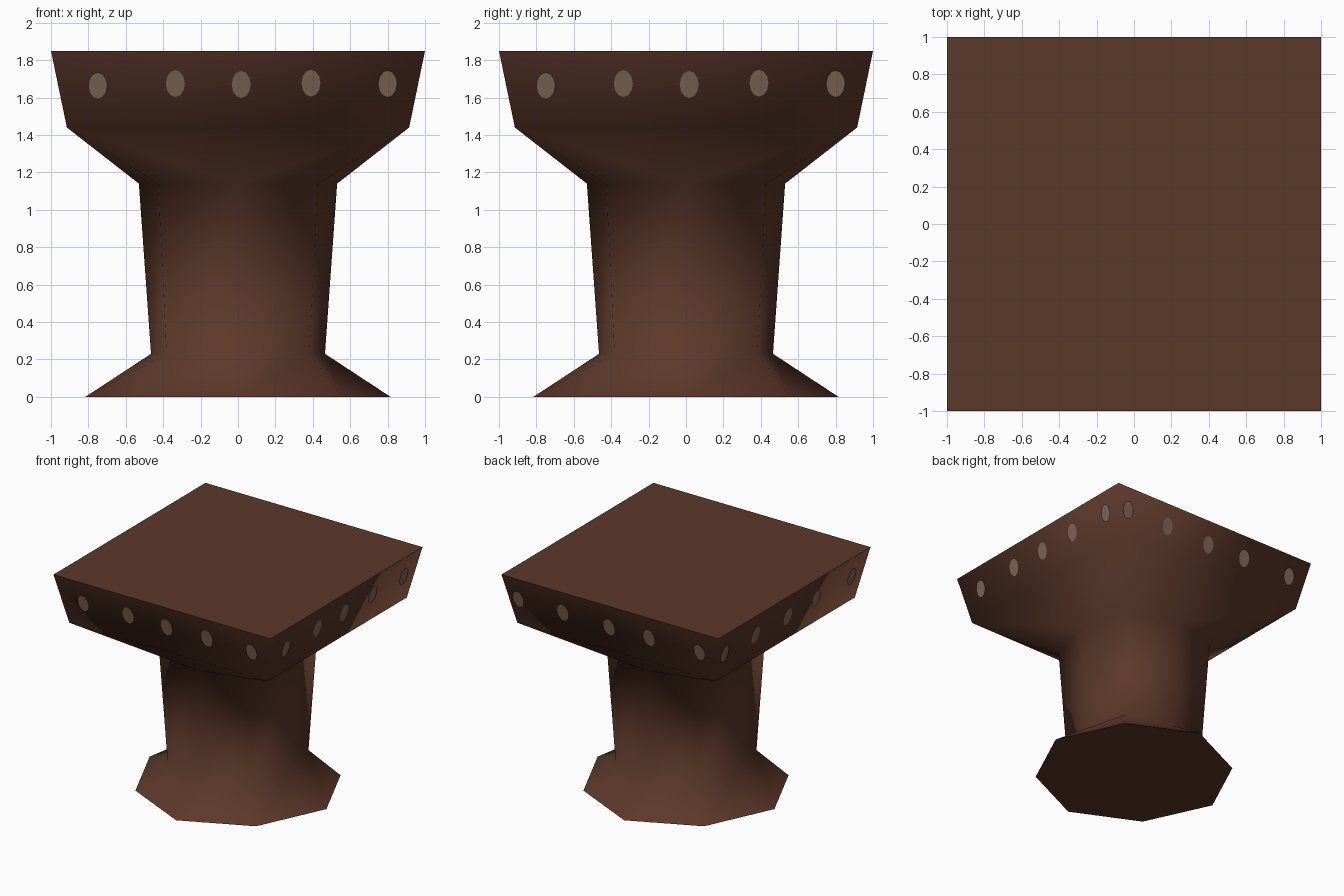
import bpy, bmesh, math
from mathutils import Matrix

if "Cube" in bpy.data.objects:
    bpy.data.objects.remove(bpy.data.objects["Cube"])


def material(name, rgb):
    m = bpy.data.materials.new(name)
    m.diffuse_color = (*rgb, 1)
    m.use_nodes = True
    m.node_tree.nodes["Principled BSDF"].inputs["Base Color"].default_value = m.diffuse_color
    return m


wood = material("dark_wood", (0.107, 0.040, 0.023))
stud = material("pale_stud", (0.218, 0.133, 0.096))


def finish(name, bm, mat, smooth_angle=None):
    me = bpy.data.meshes.new(name)
    bm.to_mesh(me)
    bm.free()
    ob = bpy.data.objects.new(name, me)
    bpy.context.collection.objects.link(ob)
    me.materials.append(mat)
    if smooth_angle:
        bpy.ops.object.select_all(action='DESELECT')
        ob.select_set(True)
        bpy.context.view_layer.objects.active = ob
        bpy.ops.object.shade_smooth_by_angle(angle=math.radians(smooth_angle))
    return ob


def ring8(bm, z, axis, diag):
    """Eight points: reach on the axes, then x = y reach on the diagonals."""
    ring = []
    for k in range(8):
        r = axis if k % 2 == 0 else diag * math.sqrt(2)
        a = k * math.pi / 4
        ring.append(bm.verts.new((r * math.cos(a), r * math.sin(a), z)))
    return ring


def square(bm, z, half):
    return [bm.verts.new((sx * half, sy * half, z))
            for sx, sy in ((1, 1), (-1, 1), (-1, -1), (1, -1))]


def bridge(bm, rings):
    for a, b in zip(rings, rings[1:]):
        for i in range(len(a)):
            j = (i + 1) % len(a)
            bm.faces.new((a[i], a[j], b[j], b[i]))


# Closed eight-sided foot and column
LOW, HIGH, Z0, Z1 = .915, 1.0, 1.44, 1.85
bm = bmesh.new()
column = [ring8(bm, 0, .815, .556), ring8(bm, .23, .465, .382), ring8(bm, 1.14, .53, .427)]
bridge(bm, column)
bm.faces.new(column[0][::-1])

# Square tapered top
top = [square(bm, Z0, LOW), square(bm, Z1, HIGH)]
bridge(bm, top)
bm.faces.new(top[1])

# Flared underside: one wide triangle per side, two narrow ones per corner
neck, lip = column[2], top[0]
for i in range(4):
    bm.faces.new((neck[2 * i], lip[i], lip[i - 1]))
    bm.faces.new((neck[2 * i], neck[2 * i + 1], lip[i]))
    bm.faces.new((neck[2 * i + 1], neck[(2 * i + 2) % 8], lip[i]))
finish("pedestal_table", bm, wood, 95)

# Oval studs lying on the four tapered sides
front_right = [(-.75, 1.663), (-.335, 1.675), (.017, 1.67), (.39, 1.677), (.80, 1.673)]
back_left = [(-.87, 1.665), (-.46, 1.665), (-.035, 1.655), (.335, 1.665), (.80, 1.67)]
bm = bmesh.new()
for side in range(4):
    turn = Matrix.Rotation(side * math.pi / 2, 3, 'Z')
    for x, z in (front_right if side < 2 else back_left):
        vs = []
        for k in range(12):
            a = k * math.tau / 12
            pz = z + .072 * math.sin(a)
            py = -(LOW + (HIGH - LOW) * (pz - Z0) / (Z1 - Z0)) - .004
            p = turn @ Matrix.Translation((x + .051 * math.cos(a), py, pz)).to_translation()
            vs.append(bm.verts.new(p))
        bm.faces.new(vs)
finish("studs", bm, stud)
